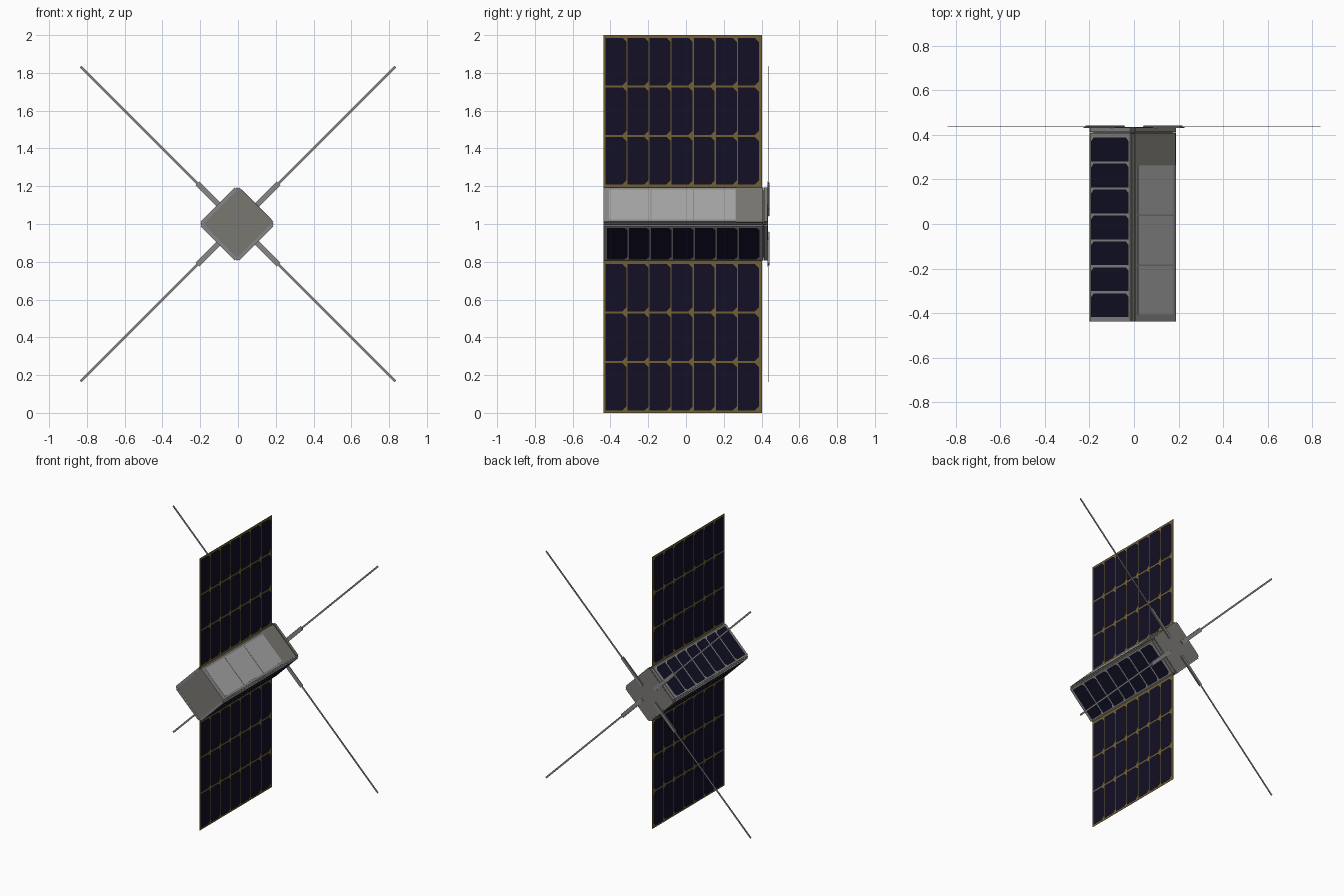
import bpy, bmesh
from math import radians
from mathutils import Matrix, Vector

if "Cube" in bpy.data.objects:
    bpy.data.objects.remove(bpy.data.objects["Cube"])

def mat(name, rgb):
    m = bpy.data.materials.new(name)
    m.diffuse_color = (*rgb, 1)
    m.use_nodes = True
    m.node_tree.nodes["Principled BSDF"].inputs["Base Color"].default_value = m.diffuse_color
    return m

NAVY = mat("cell navy", (0.006, 0.005, 0.018))
GOLD = mat("board gold", (0.17, 0.12, 0.03))
WARM = mat("warm grey", (0.19, 0.185, 0.165))
FRAME = mat("frame grey", (0.24, 0.24, 0.24))
LIGHT = mat("light cover", (0.38, 0.38, 0.38))
STEEL = mat("antenna steel", (0.25, 0.25, 0.25))
CX, CZ = -0.005, 1.0

def finish(name, bm, material, matrix):
    bmesh.ops.transform(bm, matrix=matrix, verts=bm.verts)
    me = bpy.data.meshes.new(name)
    bm.to_mesh(me)
    bm.free()
    me.materials.append(material)
    ob = bpy.data.objects.new(name, me)
    bpy.context.collection.objects.link(ob)
    return ob

def add_box(bm, lo, hi):
    lo, hi = Vector(lo), Vector(hi)
    m = Matrix.Translation((lo + hi) / 2) @ Matrix.Diagonal((*(hi - lo), 1))
    bmesh.ops.create_cube(bm, size=1, matrix=m)

def boxes(name, spans, material, matrix=Matrix()):
    bm = bmesh.new()
    for lo, hi in spans:
        add_box(bm, lo, hi)
    return finish(name, bm, material, matrix)

def add_cell(bm, x0, x1, y0, y1, z, c):
    # solar cell with two cropped corners at the +y end
    pts = [(x0, y0), (x1, y0), (x1, y1 - c), (x1 - c, y1), (x0 + c, y1), (x0, y1 - c)]
    bm.faces.new([bm.verts.new((x, y, z)) for x, y in pts])

def turned(deg):
    return Matrix.Translation((CX, 0, CZ)) @ Matrix.Rotation(radians(deg), 4, 'Y')

# Body core, turned on its edge, and antenna module at the back
H = 0.137
boxes("body_core", [((-H, -0.437, -H), (H, 0.405, H))], WARM, turned(45))
boxes("antenna_module", [((-H, 0.411, -H), (H, 0.434, H))], WARM, turned(45))
boxes("module_spacer", [((-0.125, 0.40, -0.125), (0.125, 0.415, 0.125))], FRAME, turned(45))

# Three cell-covered side plates
W, D = 0.128, 0.145
for name, ang in (("upper_left", -45), ("lower_right", 135), ("lower_left", -135)):
    boxes(name + "_side_plate", [((-W, -0.438, H - 0.01), (W, 0.408, D)),
                                 ((-W, 0.413, H - 0.01), (W, 0.432, D))], FRAME, turned(ang))
    bm = bmesh.new()
    for i in range(7):
        y = -0.418 + i * 0.1165
        add_cell(bm, -0.118, 0.118, y, y + 0.107, D + 0.0012, 0.016)
    finish(name + "_side_cells", bm, NAVY, turned(ang))

# Instrument side: plate, raised rim and three light covers
T = turned(45)
boxes("instrument_plate", [((-W, -0.438, H - 0.01), (W, 0.408, D - 0.003)),
                           ((-W, 0.413, H - 0.01), (W, 0.432, D))], WARM, T)
boxes("instrument_cover", [((-W, -0.438, D - 0.004), (W, 0.265, D))], FRAME, T)
boxes("instrument_windows", [((-0.112, y, D - 0.002), (0.112, y + 0.219, D + 0.0015))
                             for y in (-0.407, -0.182, 0.043)], LIGHT, T)

# Two solar wings with cells on both sides
for name, z0, z1 in (("upper", 1.19, 2.0), ("lower", 0.0, 0.81)):
    boxes(name + "_wing_board", [((CX - 0.001, -0.437, z0), (CX + 0.001, 0.402, z1))], GOLD)
    bm = bmesh.new()
    start = 1.209 if name == "upper" else 0.012
    for side in (-1, 1):
        for r in range(3):
            for c in range(7):
                y = -0.426 + c * 0.1168
                z = start + r * 0.2625
                t, k = CX + side * 0.0018, 0.022
                pts = [(y, z), (y + 0.111 - k, z), (y + 0.111, z + k), (y + 0.111, z + 0.252 - k),
                       (y + 0.111 - k, z + 0.252), (y, z + 0.252)]
                if side < 0:
                    pts.reverse()
                bm.faces.new([bm.verts.new((t, a, b)) for a, b in pts])
    finish(name + "_wing_cells", bm, NAVY, Matrix())

# Four tape antennas with clamp brackets
for i in range(4):
    M = Matrix.Translation((0, 0, CZ)) @ Matrix.Rotation(radians(45 + 90 * i), 4, 'Y')
    boxes(f"antenna_bracket_{i + 1}", [((-0.014, 0.431, 0.07), (0.014, 0.437, 0.305)),
                                       ((-0.009, 0.434, 0.07), (0.009, 0.441, 0.30))], STEEL, M)
    boxes(f"antenna_tape_{i + 1}", [((-0.006, 0.4345, 0.28), (0.006, 0.4375, 1.178))], STEEL, M)
